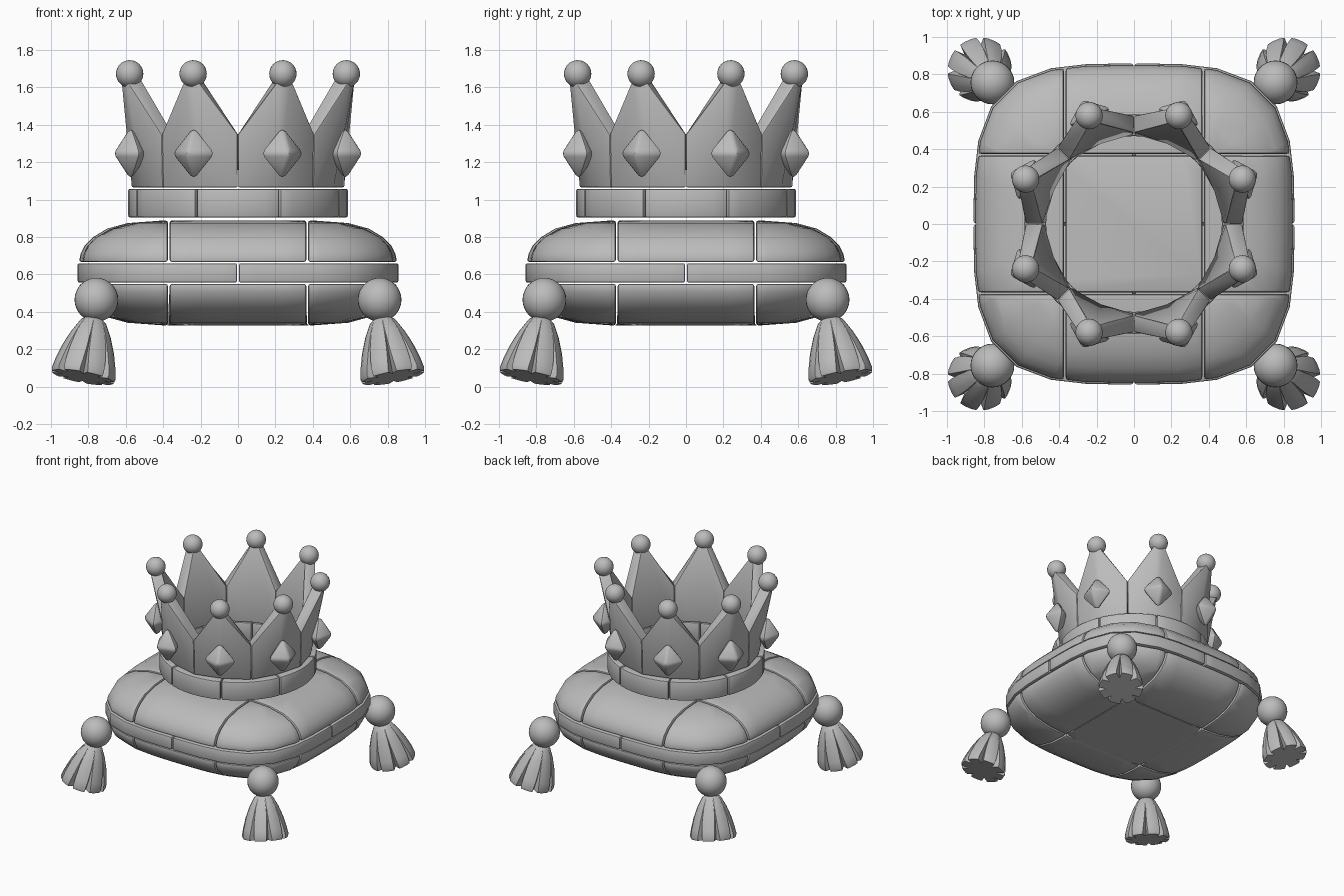
import bpy, bmesh
from math import pi, sin, cos, radians
from mathutils import Matrix, Vector

old = bpy.data.objects.get("Cube")
if old:
    bpy.data.objects.remove(old)

grey = bpy.data.materials.new("plain grey")
grey.use_nodes = True
colour = (0.5, 0.5, 0.5, 1)
grey.diffuse_color = colour
grey.node_tree.nodes["Principled BSDF"].inputs["Base Color"].default_value = colour


def finish(bm, name, bevel=0, limit=40, smooth=32):
    """Round the hard edges, then turn the bmesh into an object."""
    bmesh.ops.recalc_face_normals(bm, faces=bm.faces)
    if bevel:
        hard = [e for e in bm.edges if e.is_manifold and e.calc_face_angle(0) > radians(limit)]
        bmesh.ops.bevel(bm, geom=hard, offset=bevel, segments=2, profile=0.5,
                        affect='EDGES', clamp_overlap=True)
    mesh = bpy.data.meshes.new(name)
    bm.to_mesh(mesh)
    bm.free()
    mesh.materials.append(grey)
    mesh.shade_smooth()
    mesh.set_sharp_from_angle(angle=radians(smooth))
    obj = bpy.data.objects.new(name, mesh)
    bpy.context.collection.objects.link(obj)
    return obj


def skin(rings):
    """Closed solid through a list of equal-length point rings."""
    bm = bmesh.new()
    loops = [[bm.verts.new(p) for p in ring] for ring in rings]
    n = len(loops[0])
    for a, b in zip(loops, loops[1:]):
        for i in range(n):
            j = (i + 1) % n
            bm.faces.new((a[i], a[j], b[j], b[i]))
    bm.faces.new(loops[0])
    bm.faces.new(loops[-1])
    return bm


def outline(half, z, n=32, power=3.5):
    """Rounded square."""
    ring = []
    for i in range(n):
        a = 2 * pi * (i + 0.5) / n
        r = half / (abs(cos(a)) ** power + abs(sin(a)) ** power) ** (1 / power)
        ring.append((r * cos(a), r * sin(a), z))
    return ring


def keep_cell(bm, axis, low, high):
    """Trim a solid to a slab and close the cuts."""
    for limit, sign in ((low, -1), (high, 1)):
        if abs(limit) > 1:
            continue
        normal = Vector((0, 0, 0))
        normal[axis] = sign
        point = normal * (limit * sign - 0.005)
        bmesh.ops.bisect_plane(bm, geom=bm.verts[:] + bm.edges[:] + bm.faces[:],
                               plane_co=point, plane_no=normal, clear_outer=True)
        bmesh.ops.holes_fill(bm, edges=[e for e in bm.edges if e.is_boundary])


def quilted(name, profile, cuts, bevel):
    """Split a stacked rounded square into separate padded cells."""
    spans = list(zip([-2] + cuts, cuts + [2]))
    for x0, x1 in spans:
        for y0, y1 in spans:
            bm = skin([outline(h, z) for h, z in profile])
            keep_cell(bm, 0, x0, x1)
            keep_cell(bm, 1, y0, y1)
            bmesh.ops.remove_doubles(bm, verts=bm.verts, dist=0.012)
            finish(bm, name, bevel)


# Cushion: padded top and bottom halves with a piping band between
puff = [(0.85, 0.667), (0.842, 0.71), (0.82, 0.755), (0.775, 0.80),
        (0.70, 0.845), (0.59, 0.875), (0.40, 0.889)]
middle = 0.6085
quilted("cushion_top", puff, [-0.37, 0.37], 0.012)
quilted("cushion_bottom", [(h, 2 * middle - z) for h, z in puff], [-0.37, 0.37], 0.012)
quilted("cushion_band", [(0.858, 0.557), (0.858, 0.66)], [0], 0.01)


def ball(name, place, radius):
    bm = bmesh.new()
    bmesh.ops.create_uvsphere(bm, u_segments=28, v_segments=16, radius=radius)
    finish(bm, name).location = place


# Tassels: a ball and a slit skirt leaning away from each corner
skirt = [(0, 0.045, 0), (0.02, 0.07, 0), (0.09, 0.108, 0.02), (0.17, 0.14, 0.1),
         (0.25, 0.163, 0.22), (0.305, 0.174, 0.32), (0.325, 0.168, 0.34)]
lobes = 8
for sx in (-1, 1):
    for sy in (-1, 1):
        ball("tassel_ball", (sx * 0.757, sy * 0.757, 0.465), 0.117)
        rings = []
        for depth, radius, slit in skirt:
            ring = []
            for k in range(lobes):
                w = 0.02 + 0.4 * slit
                for part, pull in ((0, slit), (w, 0), (0.35, 0), (0.65, 0), (1 - w, 0)):
                    a = 2 * pi * (k + part) / lobes
                    r = radius * (1 - pull)
                    ring.append((r * cos(a), r * sin(a), -depth))
            rings.append(ring)
        tassel = finish(skin(rings), "tassel_skirt")
        lean = Vector((0, 0, -1)).rotation_difference(Vector((sx * 0.06, sy * 0.06, -0.32)))
        tassel.rotation_mode = 'QUATERNION'
        tassel.rotation_quaternion = lean
        tassel.location = (sx * 0.77, sy * 0.77, 0.365)


def polar(radius, angle, z):
    return (radius * cos(angle), radius * sin(angle), z)


# Crown: eight band blocks, pointed panels, gems and tip balls
step = pi / 4
for k in range(8):
    # band block, offset half a step from the panels
    arc = [k * step + step * (t / 6 - 0.5) * 0.985 for t in range(7)]
    section = [(0.47, 0.905), (0.587, 0.905), (0.587, 1.058), (0.47, 1.058)]
    bm = skin([[polar(r, a, z) for r, z in section] for a in arc])
    finish(bm, "crown_band", 0.01)

    # panel from inner and outer faces sharing one pointed shape
    mid = (k + 0.5) * step
    edge = step / 2 * 0.992
    bm = bmesh.new()
    faces = []
    for thick in (0, 0.09):
        shape = [(-edge, 0.57, 1.066), (0, 0.553, 1.066), (edge, 0.57, 1.066),
                 (edge, 0.578, 1.35), (0.055, 0.662, 1.64), (-0.055, 0.662, 1.64),
                 (-edge, 0.578, 1.35)]
        faces.append([bm.verts.new(polar(r - thick, mid + a, z)) for a, r, z in shape])
    outer, inner = faces
    for f in faces:
        for quad in ((0, 1, 5, 6), (1, 2, 3, 4), (1, 4, 5)):
            bm.faces.new([f[i] for i in quad])
    for i in range(7):
        j = (i + 1) % 7
        bm.faces.new((outer[i], outer[j], inner[j], inner[i]))
    finish(bm, "crown_panel", 0.008)

    # bevelled octahedron gem
    bm = bmesh.new()
    side = [bm.verts.new(p) for p in ((0.105, 0, 0), (0, 0.13, 0), (-0.105, 0, 0), (0, -0.13, 0))]
    for z in (0.15, -0.15):
        tip = bm.verts.new((0, 0, z))
        for i in range(4):
            bm.faces.new((side[i], side[(i + 1) % 4], tip))
    bmesh.ops.transform(bm, verts=bm.verts, matrix=Matrix.Rotation(mid, 4, 'Z'))
    finish(bm, "crown_gem", 0.018, 20).location = polar(0.62, mid, 1.247)

    ball("crown_tip_ball", polar(0.627, mid, 1.673), 0.073)
